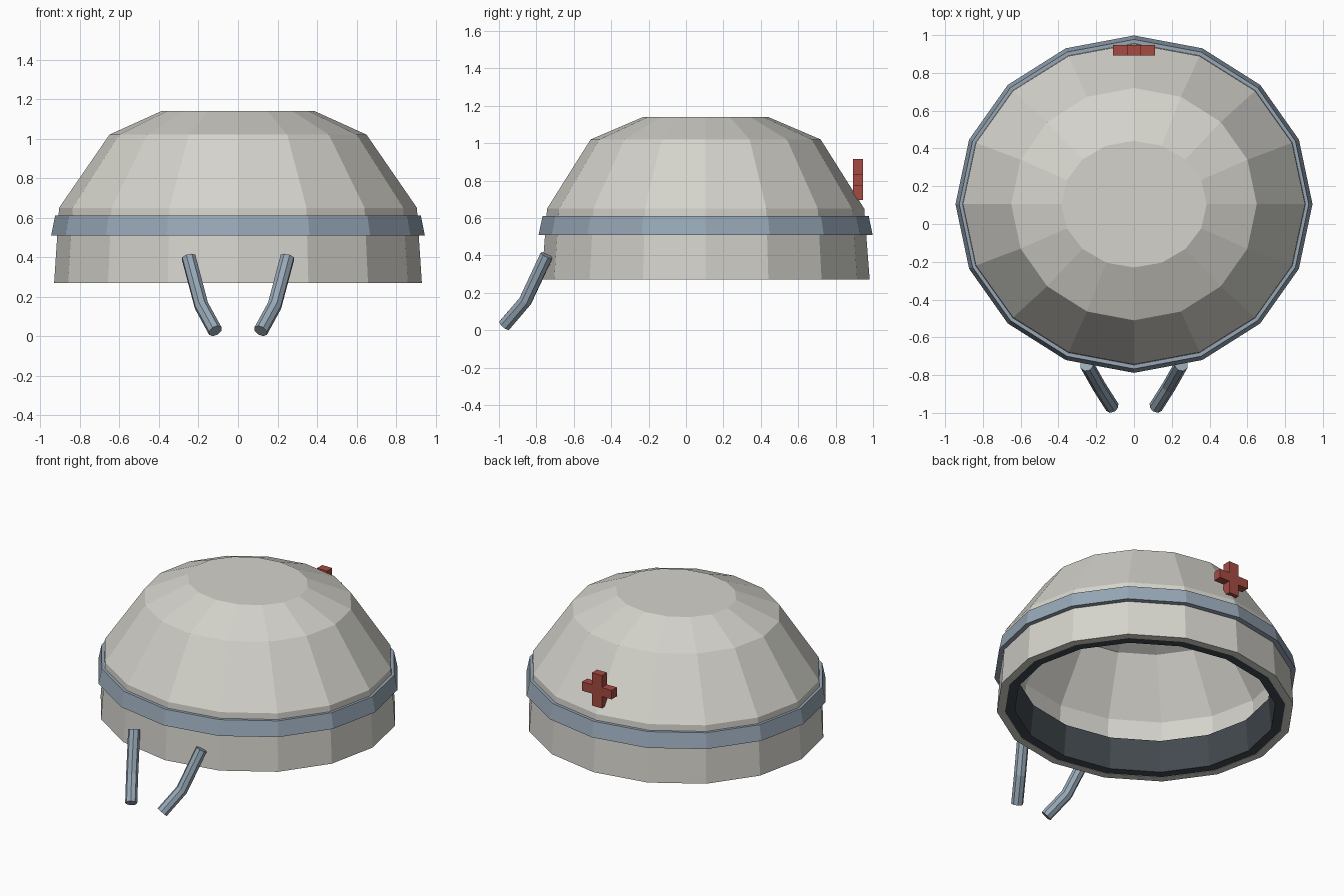
import bpy, bmesh, math

if "Cube" in bpy.data.objects:
    bpy.data.objects.remove(bpy.data.objects["Cube"])

SIDES = 16
CENTRE_Y = 0.105


def material(name, rgb):
    m = bpy.data.materials.new(name)
    m.diffuse_color = (*rgb, 1)
    m.use_nodes = True
    m.node_tree.nodes["Principled BSDF"].inputs["Base Color"].default_value = m.diffuse_color
    return m


CLOTH = material("pale cloth", (0.66, 0.65, 0.60))
BLUE = material("slate blue", (0.31, 0.39, 0.47))
DARK = material("dark lining", (0.055, 0.068, 0.078))
RED = material("red", (0.38, 0.07, 0.055))


def finish(bm, name, mat):
    bmesh.ops.recalc_face_normals(bm, faces=bm.faces)
    me = bpy.data.meshes.new(name)
    bm.to_mesh(me)
    bm.free()
    me.materials.append(mat)
    ob = bpy.data.objects.new(name, me)
    bpy.context.collection.objects.link(ob)
    return ob


def lathe(name, profile, mat, closed):
    """Sweep (rx, ry, z) points round an oval; open profiles get end caps."""
    bm = bmesh.new()
    rings = []
    for rx, ry, z in profile:
        angles = [2 * math.pi * i / SIDES for i in range(SIDES)]
        rings.append([bm.verts.new((rx * math.cos(a), CENTRE_Y + ry * math.sin(a), z))
                      for a in angles])
    pairs = list(zip(rings, rings[1:])) + ([(rings[-1], rings[0])] if closed else [])
    for lo, hi in pairs:
        for i in range(SIDES):
            j = (i + 1) % SIDES
            bm.faces.new((lo[i], lo[j], hi[j], hi[i]))
    if not closed:
        bm.faces.new(rings[0])
        bm.faces.new(rings[-1])
    return finish(bm, name, mat)


# Cap shell: outer surface upward, then the same outline offset inward, joined at the rim
outer = [(0.385, 0.335, 1.14), (0.65, 0.615, 1.02), (0.905, 0.848, 0.65), (0.93, 0.877, 0.27)]
inner = [(0.88, 0.827, 0.27), (0.855, 0.798, 0.64), (0.615, 0.58, 0.985), (0.37, 0.32, 1.09)]
lathe("cap_shell", outer + inner, CLOTH, False)

# Flared band around the cap
lathe("outer_band", [(0.945, 0.893, 0.51), (0.925, 0.872, 0.61),
                     (0.895, 0.842, 0.61), (0.90, 0.845, 0.51)], BLUE, True)

# Dark sweatband inside the rim
lathe("inner_sweatband", [(0.882, 0.829, 0.272), (0.87, 0.815, 0.48),
                          (0.80, 0.748, 0.48), (0.82, 0.767, 0.272)], DARK, True)

# Raised cross on the back: one plus-shaped outline, extruded
bm = bmesh.new()
L, W, H = 0.11, 0.037, 0.03
quarter = [(L, H), (W, H), (W, L)]
outline = (quarter + [(-x, z) for x, z in reversed(quarter)]
           + [(-x, -z) for x, z in quarter] + [(x, -z) for x, z in reversed(quarter)])
face = bm.faces.new([bm.verts.new((x, 0.892, 0.805 + z)) for x, z in outline])
new = bmesh.ops.extrude_face_region(bm, geom=[face])["geom"]
bmesh.ops.translate(bm, vec=(0, 0.055, 0), verts=[v for v in new if isinstance(v, bmesh.types.BMVert)])
finish(bm, "back_cross", RED)

# Two bent hanging ties at the front
for side, label in ((-1, "left"), (1, "right")):
    cu = bpy.data.curves.new("tie_path", 'CURVE')
    cu.dimensions = '3D'
    cu.bevel_depth = 0.037
    cu.bevel_resolution = 2
    cu.use_fill_caps = True
    path = [(0.25, -0.745, 0.40), (0.185, -0.86, 0.155), (0.115, -0.97, 0.027)]
    sp = cu.splines.new('POLY')
    sp.points.add(len(path) - 1)
    for p, (x, y, z) in zip(sp.points, path):
        p.co = (side * x, y, z, 1)
    tmp = bpy.data.objects.new("tie_path", cu)
    bpy.context.collection.objects.link(tmp)
    bpy.context.view_layer.update()
    deps = bpy.context.evaluated_depsgraph_get()
    bm = bmesh.new()
    bm.from_mesh(bpy.data.meshes.new_from_object(tmp.evaluated_get(deps)))
    bpy.data.objects.remove(tmp)
    bmesh.ops.remove_doubles(bm, verts=bm.verts, dist=0.0005)
    for f in bm.faces:
        f.smooth = False
    finish(bm, label + "_tie", BLUE)
